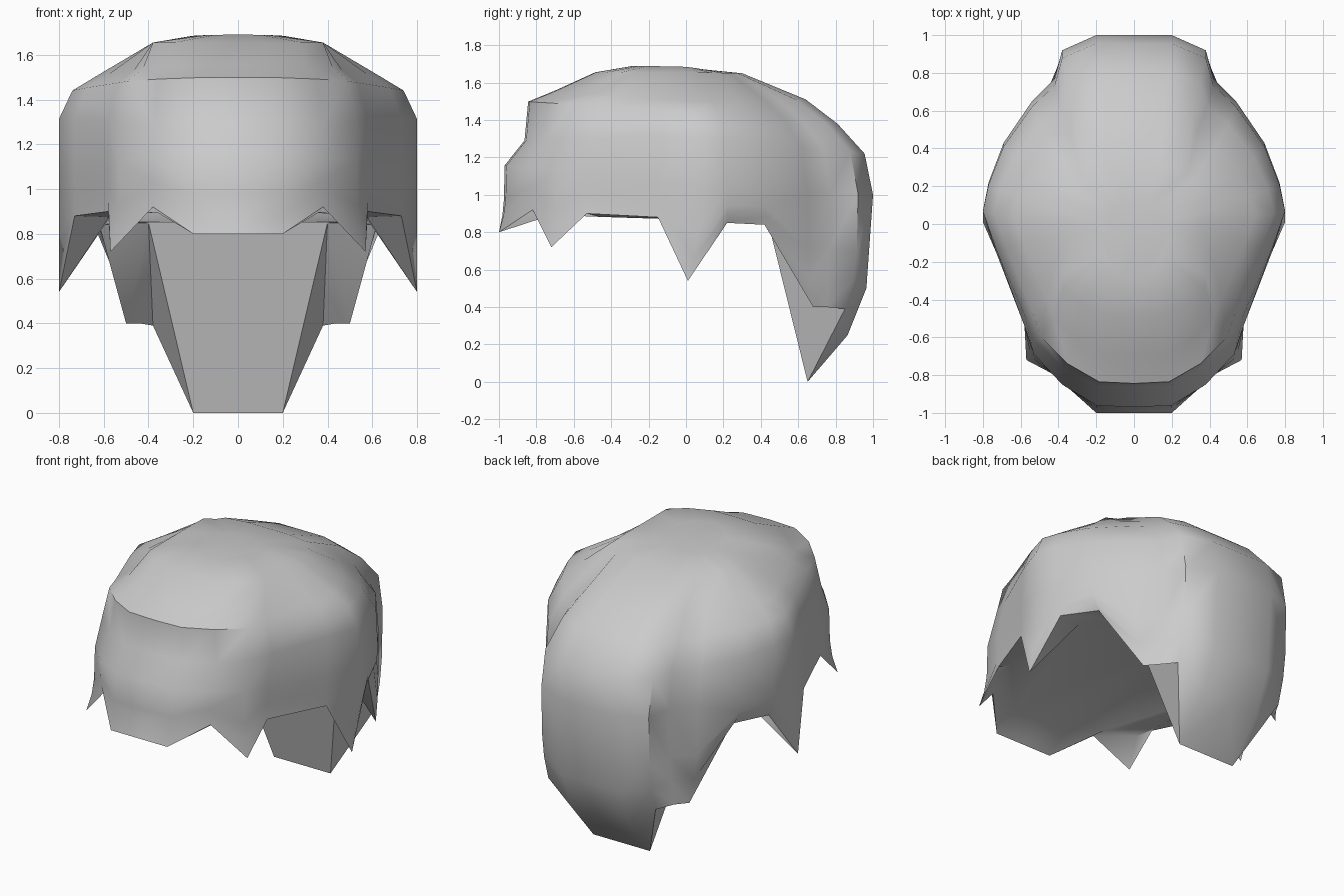
import bpy, bmesh, math

if "Cube" in bpy.data.objects:
    bpy.data.objects.remove(bpy.data.objects["Cube"])

# Half outline, front centre to back centre: hem point (x, y, z), wall plan (x, y)
COLUMNS = [
    ((0, -1, .80), (0, -.97)),
    ((.20, -1, .80), (.20, -.96)),
    ((.38, -.82, .92), (.38, -.85)),
    ((.57, -.72, .72), (.53, -.69)),
    ((.58, -.53, .90), (.58, -.54)),
    ((.73, -.15, .88), (.73, -.15)),
    ((.80, .01, .54), (.80, .07)),
    ((.74, .22, .85), (.77, .22)),
    ((.62, .42, .84), (.69, .43)),
    ((.50, .68, .40), (.54, .65)),
    ((.44, .75, .40), (.42, .77)),
    ((.38, .85, .39), (.38, .92)),
    ((.20, .65, 0), (.20, 1)),
    ((0, .65, 0), (0, 1)),
]

# Rings above the hem: x scale, x limit, front y scale, back y scale, z at front / middle / back
RINGS = [
    (1, 1, 1, 1, 1.16, 1.05, 1.00),
    (1, 1, .89, .955, 1.29, 1.32, 1.22),
    (.925, 1, .87, .81, 1.50, 1.445, 1.38),
    (.80, 1, .72, .64, 1.56, 1.50, 1.51),
    (.75, .38, .50, .30, 1.655, 1.655, 1.65),
    (.26, 1, .29, .10, 1.69, 1.685, 1.67),
]


def ring_point(wall, ring):
    x, y = wall
    sx, limit, sf, sb, zf, zm, zb = ring
    z = zm + ((zf if y < 0 else zb) - zm) * abs(y)
    return (min(x * sx, limit), y * (sf if y < 0 else sb), z)


def hem_point(hem, wall, t):
    # locks curve outward quickly above the hem
    s = 1 - (1 - t) ** 3.3
    top = ring_point(wall, RINGS[0])
    return (hem[0] + (top[0] - hem[0]) * s,
            hem[1] + (top[1] - hem[1]) * s,
            hem[2] + (top[2] - hem[2]) * t)


bm = bmesh.new()

# Outer shell
rows = [[bm.verts.new(hem_point(h, w, t)) for h, w in COLUMNS] for t in (0, .25, .5)]
rows += [[bm.verts.new(ring_point(w, r)) for h, w in COLUMNS] for r in RINGS]
for a, b in zip(rows, rows[1:]):
    for j in range(len(COLUMNS) - 1):
        bm.faces.new((a[j], a[j + 1], b[j + 1], b[j]))
bm.faces.new(rows[-1])

# Underside of the cap, inside the hem
hem = rows[0]
inner = [bm.verts.new((min(h[0] * .95, .58), h[1] * .86, .91 - .007 * j))
         for j, (h, w) in enumerate(COLUMNS[:8])]
nape = bm.verts.new((.40, .44, .85))
nape_mid = bm.verts.new((0, .44, .85))
inner.append(nape)
for j in range(8):
    bm.faces.new((hem[j], inner[j], inner[j + 1], hem[j + 1]))
bm.faces.new(inner + [nape_mid])

# Inner side of the nape lock
for j in range(8, 12):
    bm.faces.new((nape, hem[j], hem[j + 1]))
bm.faces.new((nape_mid, nape, hem[12], hem[13]))

bmesh.ops.recalc_face_normals(bm, faces=bm.faces)
mesh = bpy.data.meshes.new("hair")
bm.to_mesh(mesh)
bm.free()
hair = bpy.data.objects.new("hair", mesh)
bpy.context.collection.objects.link(hair)

# Mirror to the other side
mod = hair.modifiers.new("mirror", "MIRROR")
mod.use_clip = True
bpy.context.view_layer.objects.active = hair
hair.select_set(True)
bpy.ops.object.modifier_apply(modifier="mirror")
bpy.ops.object.shade_smooth_by_angle(angle=math.radians(50))
